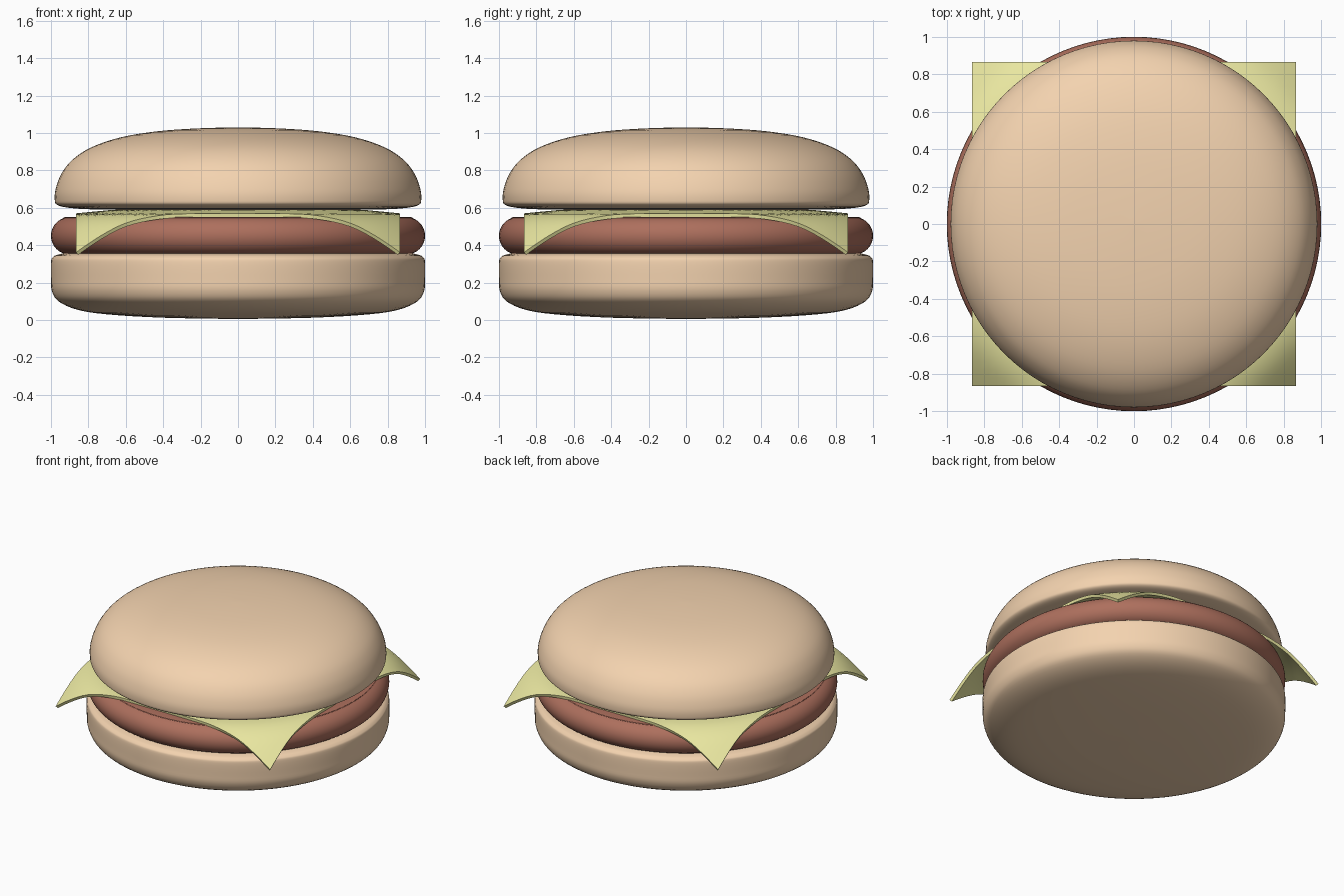
import bpy, bmesh, math
from mathutils import Vector

if "Cube" in bpy.data.objects:
    bpy.data.objects.remove(bpy.data.objects["Cube"])


def material(name, color):
    mat = bpy.data.materials.new(name)
    mat.diffuse_color = (*color, 1)
    mat.use_nodes = True
    mat.node_tree.nodes["Principled BSDF"].inputs["Base Color"].default_value = mat.diffuse_color
    return mat


def finish(bm, name, mat):
    bmesh.ops.recalc_face_normals(bm, faces=bm.faces)
    mesh = bpy.data.meshes.new(name)
    bm.to_mesh(mesh)
    bm.free()
    obj = bpy.data.objects.new(name, mesh)
    bpy.context.collection.objects.link(obj)
    mesh.materials.append(mat)
    for poly in mesh.polygons:
        poly.use_smooth = True
    return obj


def smooth_curve(pts, steps=4):
    """Catmull-Rom curve through (radius, height) points."""
    p = [Vector(q) for q in [pts[0], *pts, pts[-1]]]
    out = []
    for a, b, c, d in zip(p, p[1:], p[2:], p[3:]):
        for i in range(steps):
            t = i / steps
            out.append(0.5 * (2 * b + (c - a) * t + (2 * a - 5 * b + 4 * c - d) * t * t
                              + (3 * b - a - 3 * c + d) * t ** 3))
    return out + [p[-1]]


def lathe(name, pts, mat, segments=96):
    bm = bmesh.new()
    verts = [bm.verts.new((max(q.x, 0), 0, q.y)) for q in smooth_curve(pts)]
    edges = [bm.edges.new(pair) for pair in zip(verts, verts[1:])]
    bmesh.ops.spin(bm, geom=verts + edges, cent=(0, 0, 0), axis=(0, 0, 1),
                   angle=math.tau, steps=segments, use_duplicate=False)
    bmesh.ops.remove_doubles(bm, verts=bm.verts, dist=1e-4)
    return finish(bm, name, mat)


bread = material("bread", (0.90, 0.65, 0.43))
meat = material("meat", (0.42, 0.16, 0.11))
cheese = material("cheese", (0.83, 0.81, 0.36))

# Bottom bun: bowl-like base with a tight top rim
lathe("bottom_bun", [(0, 0.005), (0.4, 0.012), (0.7, 0.03), (0.86, 0.055), (0.96, 0.1),
                     (0.995, 0.155), (1.0, 0.22), (1.0, 0.31), (0.99, 0.335),
                     (0.96, 0.35), (0.88, 0.357), (0.5, 0.36), (0, 0.36)], bread)

# Patty: disc with a half-round edge
edge = [(0.9 + 0.1 * math.cos(math.radians(a)), 0.45 + 0.1 * math.sin(math.radians(a)))
        for a in range(-90, 91, 20)]
lathe("patty", [(0, 0.35), (0.6, 0.35), *edge, (0.6, 0.55), (0, 0.55)], meat)

# Top bun: flat underside, domed top
lathe("top_bun", [(0, 0.588), (0.5, 0.588), (0.8, 0.592), (0.92, 0.602), (0.97, 0.617),
                  (0.98, 0.645), (0.975, 0.70), (0.945, 0.78), (0.885, 0.857),
                  (0.78, 0.925), (0.62, 0.978), (0.42, 1.01), (0.2, 1.025), (0, 1.03)], bread)

# Cheese slice: square sheet whose corners droop past the patty
droop = [(0, 0.592), (0.6, 0.59), (0.75, 0.581), (0.865, 0.57), (0.95, 0.562),
         (1.05, 0.52), (1.14, 0.445), (1.25, 0.335)]
curve = smooth_curve(droop)


def drape(r):
    for a, b in zip(curve, curve[1:]):
        if r <= b.x:
            return a.y + (b.y - a.y) * (r - a.x) / (b.x - a.x)
    return curve[-1].y


bm = bmesh.new()
bmesh.ops.create_grid(bm, x_segments=40, y_segments=40, size=0.865)
for v in bm.verts:
    v.co.z = drape(math.hypot(v.co.x, v.co.y))
slab = finish(bm, "cheese_slice", cheese)
if slab.data.polygons[0].normal.z < 0:
    slab.data.flip_normals()
mod = slab.modifiers.new("thickness", 'SOLIDIFY')
mod.thickness = 0.02
mod.offset = -1
# keep the cut edges straight and vertical
bpy.context.view_layer.objects.active = slab
slab.select_set(True)
bpy.ops.object.modifier_apply(modifier="thickness")
for v in slab.data.vertices:
    v.co.x = max(-0.865, min(0.865, v.co.x))
    v.co.y = max(-0.865, min(0.865, v.co.y))
bpy.ops.object.shade_smooth_by_angle(angle=math.radians(40))
